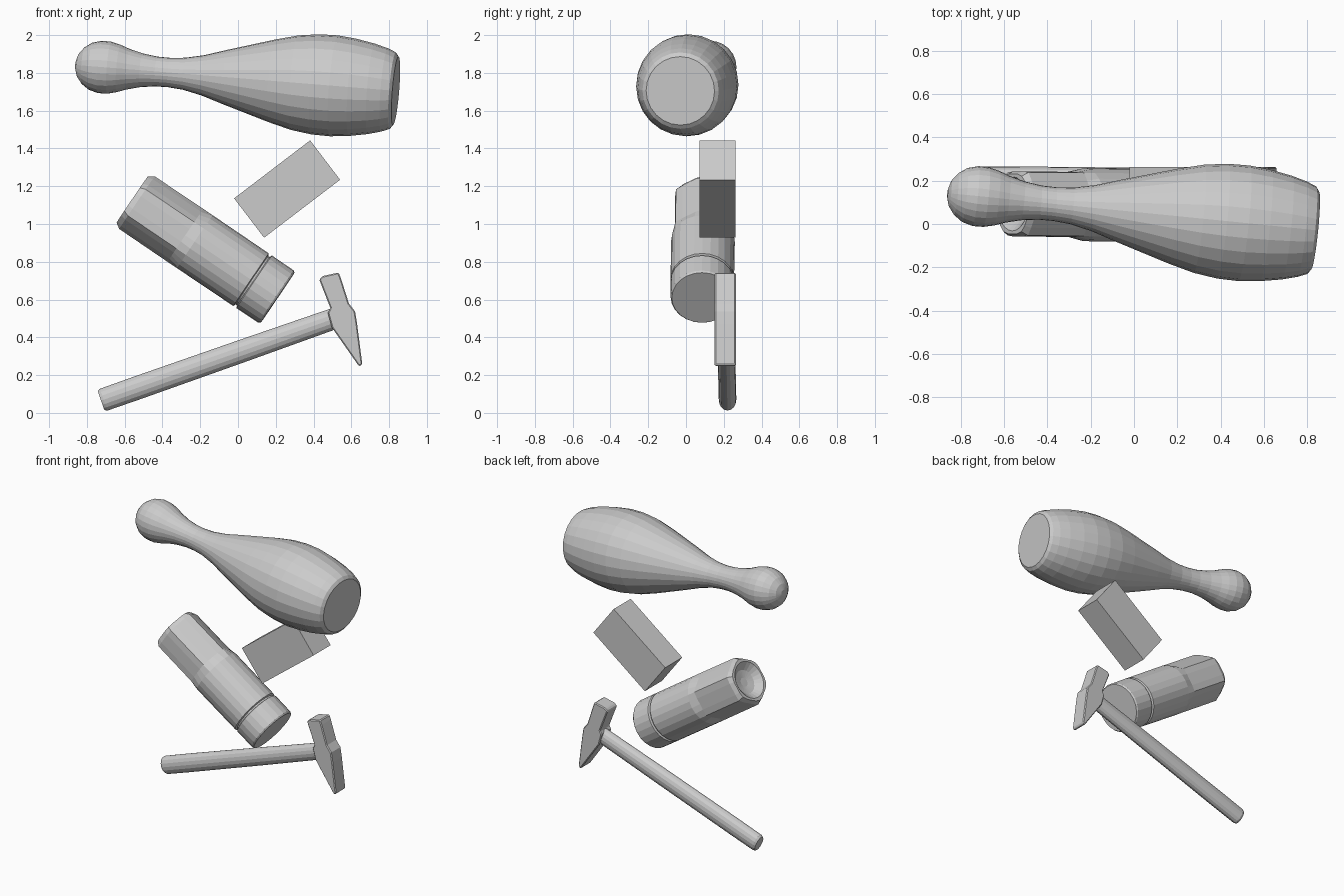
import bpy, bmesh, math
from mathutils import Vector, Matrix

if "Cube" in bpy.data.objects:
    bpy.data.objects.remove(bpy.data.objects["Cube"])


def frame(origin, direction, up=(0, 1, 0)):
    """Matrix whose local z runs along direction and local y stays near up."""
    z = Vector(direction).normalized()
    x = Vector(up).cross(z).normalized()
    y = z.cross(x)
    m = Matrix((x, y, z)).transposed().to_4x4()
    m.translation = Vector(origin)
    return m


def finish(name, bm, matrix=Matrix()):
    bmesh.ops.transform(bm, matrix=matrix, verts=bm.verts)
    bmesh.ops.recalc_face_normals(bm, faces=bm.faces)
    mesh = bpy.data.meshes.new(name)
    bm.to_mesh(mesh)
    bm.free()
    obj = bpy.data.objects.new(name, mesh)
    bpy.context.collection.objects.link(obj)
    return obj


def loft(name, rings, matrix):
    """Skin closed rings of equal size and cap both ends."""
    bm = bmesh.new()
    loops = [[bm.verts.new(p) for p in ring] for ring in rings]
    n = len(loops[0])
    for a, b in zip(loops, loops[1:]):
        for i in range(n):
            j = (i + 1) % n
            bm.faces.new((a[i], a[j], b[j], b[i]))
    bm.faces.new(loops[0])
    bm.faces.new(loops[-1])
    return finish(name, bm, matrix)


def ring(r, s, n, squash=1.0, flat=None):
    """Circle at height s; flat trims it to a hexagon of that apothem."""
    pts = []
    for i in range(n):
        a = 2 * math.pi * i / n
        rad = r
        if flat:
            off = (a - math.pi / 2 + math.pi / 6) % (math.pi / 3) - math.pi / 6
            rad = min(r, flat / math.cos(off))
        pts.append((rad * math.cos(a), rad * squash * math.sin(a), s))
    return pts


# bowling pin
start, end = Vector((-0.86, 0.142, 1.842)), Vector((0.835, -0.03, 1.705))
length = (end - start).length
pin = [(0, .02), (.012, .06), (.04, .097), (.08, .125), (.13, .139), (.18, .138),
       (.23, .126), (.28, .108), (.35, .090), (.43, .079), (.50, .078), (.58, .085),
       (.68, .107), (.80, .145), (.92, .181), (1.05, .220), (1.17, .251), (1.28, .266),
       (1.38, .268), (1.48, .258), (1.58, .240), (1.65, .221), (length - .015, .203),
       (length, .182)]
loft("bowling_pin", [ring(r, s, 24) for s, r in pin], frame(start, end - start))

# rectangular block
bm = bmesh.new()
bmesh.ops.create_cube(bm, size=1)
bmesh.ops.scale(bm, vec=(.262, .19, .506), verts=bm.verts)
finish("block", bm, frame((.26, .167, 1.185), (.40, 0, .305)))

# stout cylinder: dished hexagonal head, round body, groove and end cap
head, tail = Vector((-.56, .093, 1.13)), Vector((.21, .085, .61))
span = (tail - head).length
n = 24
body = [ring(.03, .05, n), ring(.08, .04, n), ring(.125, .0, n),
        ring(.148, .0, n, flat=.138), ring(.168, .03, n, flat=.15),
        ring(.169, .34, n, flat=.15), ring(.169, .40, n), ring(.168, span - .17, n),
        ring(.155, span - .165, n), ring(.155, span - .155, n),
        ring(.168, span - .15, n), ring(.167, span - .01, n), ring(.16, span, n)]
loft("round_handle_tube", body, frame(head, tail - head))

# hammer handle
a, b = Vector((-.725, .22, .065)), Vector((.54, .21, .51))
reach = (b - a).length
grip = [ring(.053, 0, 16, .76), ring(.061, .015, 16, .76),
        ring(.062, .2, 16, .76), ring(.060, .8, 16, .76), ring(.056, reach, 16, .76)]
loft("hammer_handle", grip, frame(a, b - a))

# hammer head, extruded side profile
outline = [(.43, .706), (.447, .724), (.533, .743), (.545, .712), (.587, .58),
           (.62, .537), (.631, .468), (.658, .257), (.641, .246), (.497, .452),
           (.475, .53), (.489, .555)]
bm = bmesh.new()
face = bm.faces.new([bm.verts.new((x, .152, z)) for x, z in outline])
ext = bmesh.ops.extrude_face_region(bm, geom=[face])
bmesh.ops.translate(bm, vec=(0, .112, 0),
                    verts=[v for v in ext["geom"] if isinstance(v, bmesh.types.BMVert)])
hammer = finish("hammer_head", bm)
bevel = hammer.modifiers.new("soft_edges", "BEVEL")
bevel.width = .006
bevel.segments = 1
